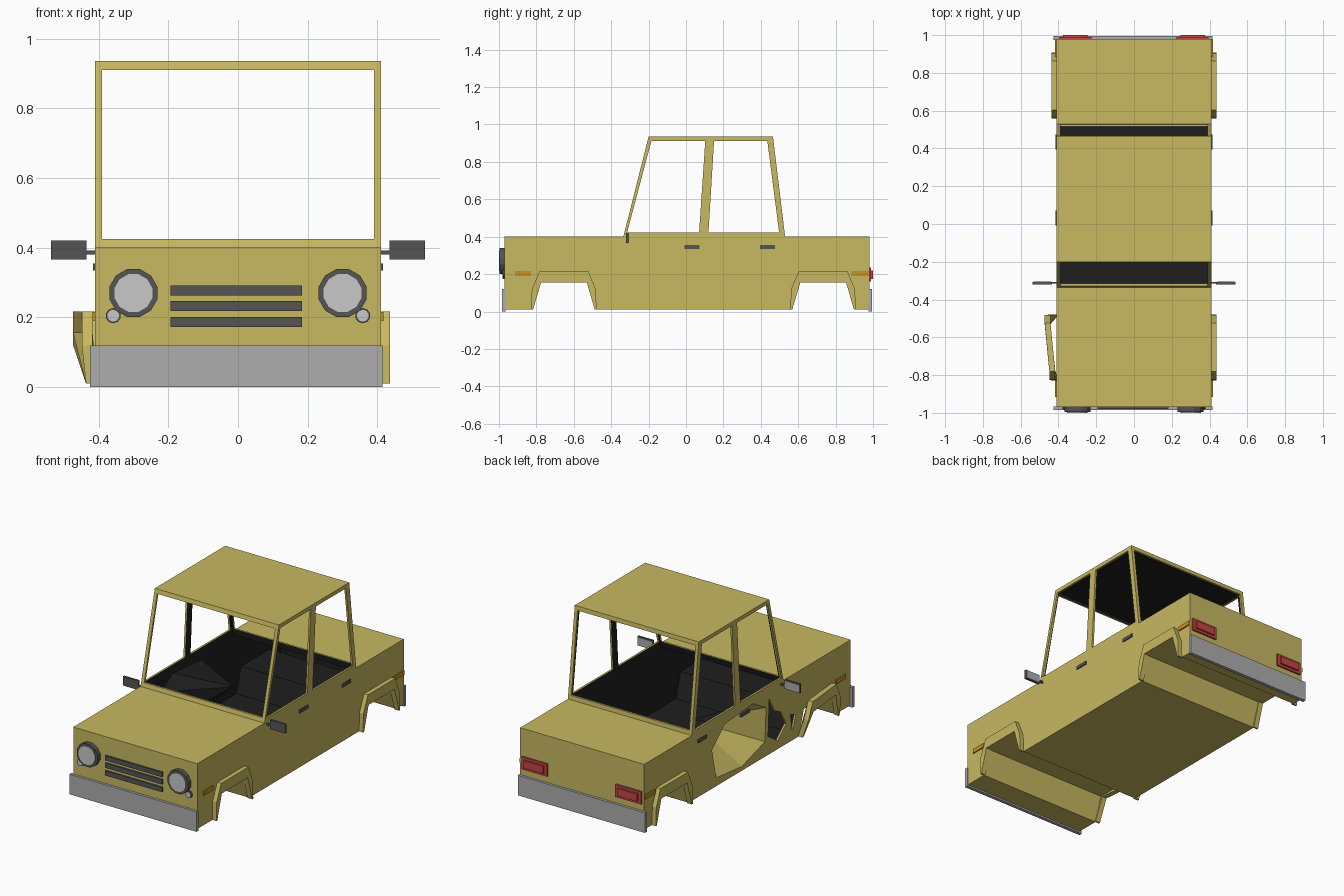
import bpy, bmesh, math
from mathutils import Vector

if "Cube" in bpy.data.objects:
    bpy.data.objects.remove(bpy.data.objects["Cube"])


def mat(name, r, g, b):
    m = bpy.data.materials.new(name)
    m.diffuse_color = (r, g, b, 1)
    m.use_nodes = True
    m.node_tree.nodes["Principled BSDF"].inputs["Base Color"].default_value = m.diffuse_color
    return m


YELLOW = mat("mustard paint", 0.58, 0.48, 0.12)
BLACK = mat("black lining", 0.013, 0.013, 0.013)
DARK = mat("dark grey trim", 0.09, 0.09, 0.09)
STEEL = mat("grey steel", 0.42, 0.42, 0.42)
LENS = mat("pale lens", 0.58, 0.58, 0.58)
RED = mat("red lens", 0.56, 0.06, 0.06)
ORANGE = mat("orange lens", 0.58, 0.29, 0.012)


def finish(name, bm, *mats):
    bmesh.ops.recalc_face_normals(bm, faces=bm.faces)
    me = bpy.data.meshes.new(name)
    bm.to_mesh(me)
    bm.free()
    for m in mats:
        me.materials.append(m)
    ob = bpy.data.objects.new(name, me)
    bpy.context.collection.objects.link(ob)
    return ob


def prism(name, pts, x0, x1, m):
    """Side outline of (y, z) points, extruded across x."""
    bm = bmesh.new()
    a = [bm.verts.new((x0, y, z)) for y, z in pts]
    b = [bm.verts.new((x1, y, z)) for y, z in pts]
    n = len(pts)
    bm.faces.new(a)
    bm.faces.new(b[::-1])
    for i in range(n):
        j = (i + 1) % n
        bm.faces.new((a[i], a[j], b[j], b[i]))
    return finish(name, bm, m)


def box(name, x, y, z, m):
    return prism(name, [(y[0], z[0]), (y[1], z[0]), (y[1], z[1]), (y[0], z[1])], x[0], x[1], m)


def disc(name, x, z, r, y0, y1, m, n=12):
    pts = [(math.cos((i + .5) * math.tau / n) * r, math.sin((i + .5) * math.tau / n) * r) for i in range(n)]
    bm = bmesh.new()
    a = [bm.verts.new((x + u, y0, z + v)) for u, v in pts]
    f = bm.faces.new(a)
    ext = bmesh.ops.extrude_face_region(bm, geom=[f])
    for v in ext["geom"]:
        if isinstance(v, bmesh.types.BMVert):
            v.co.y = y1
    return finish(name, bm, m)


def inset(pts, t):
    """Mitred inward offset of a counter-clockwise outline."""
    out = []
    for i, p in enumerate(pts):
        p, q, r = Vector(p), Vector(pts[i - 1]), Vector(pts[(i + 1) % len(pts)])
        d1, d2 = (p - q).normalized(), (r - p).normalized()
        n1, n2 = Vector((-d1.y, d1.x)), Vector((-d2.y, d2.x))
        out.append(tuple(p + (n1 + n2) * (t / (1 + n1.dot(n2)))))
    return out


def cut(ob, cutter):
    mod = ob.modifiers.new("cut", 'BOOLEAN')
    mod.operation, mod.solver, mod.object = 'DIFFERENCE', 'EXACT', cutter
    mod.material_mode = 'TRANSFER'
    bpy.context.view_layer.objects.active = ob
    bpy.ops.object.modifier_apply(modifier=mod.name)
    bpy.data.objects.remove(cutter)


# Body shell: one side outline with wheel arches and cabin, hollowed with a black lining
outline = [(-.97, .01), (-.826, .01), (-.778, .155), (-.527, .155), (-.48, .01),
           (.56, .01), (.607, .155), (.858, .155), (.91, .01), (.98, .01),
           (.98, .40), (.53, .40), (.465, .935), (-.20, .935), (-.335, .40), (-.97, .40)]
W, T = .41, .012
body = prism("body_shell", outline, -W, W, YELLOW)
cut(body, prism("hollow", inset(outline, T), -W + T, W - T, BLACK))

# Window openings
cut(body, box("screen_cutter", (-.39, .39), (-.6, .8), (.425, .91), YELLOW))
cut(body, prism("front_side_cutter", [(-.315, .422), (.07, .422), (.103, .912), (-.185, .912)], -.6, .6, YELLOW))
cut(body, prism("rear_side_cutter", [(.12, .422), (.498, .422), (.435, .912), (.15, .912)], -.6, .6, YELLOW))

# Crash damage on the left: torn holes and a pushed-in door
dent = [(-.16, .10), (.06, .035), (.30, .06), (.34, .24), (.22, .35), (-.05, .37), (-.17, .30)]
tears = [[(-.36, .13), (-.28, .06), (-.19, .12), (-.20, .34), (-.25, .25), (-.31, .22)],
         [(-.45, .15), (-.42, .06), (-.40, .17)]]
for outline_hole in [dent] + tears:
    cut(body, prism("damage_cutter", outline_hole, -.43, -.39, YELLOW))
bm = bmesh.new()
rim = [bm.verts.new((-W, y, z)) for y, z in dent]
apex = bm.verts.new((-.15, .16, .28))
for i in range(len(rim)):
    bm.faces.new((rim[i - 1], rim[i], apex))
bm.normal_update()
panel = finish("dented_door", bm, YELLOW, BLACK)
if panel.data.polygons[0].normal.x > 0:
    panel.data.flip_normals()
sol = panel.modifiers.new("thickness", 'SOLIDIFY')
sol.thickness, sol.offset, sol.material_offset = .006, -1, 1

# Wheel arch flares; the front left one is bent outwards
for end, dy in (("front", 0), ("rear", 1.386)):
    arch = [(-.828, .01), (-.824, .12), (-.782, .217), (-.523, .217), (-.483, .12), (-.478, .01),
            (-.488, .01), (-.530, .155), (-.775, .155), (-.818, .01)]
    pts = [(y + dy, z) for y, z in arch]
    for side, s in (("right", 1), ("left", -1)):
        ob = prism(end + "_" + side + "_flare", pts, s * .405, s * .436, YELLOW)
        if end == "front" and s < 0:
            for v in ob.data.vertices:
                if v.co.z > .1:
                    v.co.x -= .037 if v.co.y > -.6 else .012
                    if v.co.x > -.43:
                        v.co.x = max(v.co.x, -.425)

# Bumpers
box("front_bumper", (-.425, .415), (-.985, -.965), (0, .12), STEEL)
box("rear_bumper", (-.425, .415), (.975, .995), (0, .12), STEEL)

# Grille bars
for z in (.173, .219, .263):
    box("grille_bar", (-.193, .183), (-.98, -.965), (z, z + .028), DARK)

for s, side in ((1, "right"), (-1, "left")):
    def sx(a, b):
        return (s * a, s * b)
    # Headlights and small indicator lamps
    disc(side + "_headlight_ring", s * .30, .27, .071, -.965, -.996, DARK)
    disc(side + "_headlight_lens", s * .30, .27, .056, -.99, -1.0, LENS)
    disc(side + "_small_lamp_ring", s * .358, .205, .022, -.965, -.979, DARK, 10)
    disc(side + "_small_lamp_lens", s * .358, .205, .017, -.975, -.982, LENS, 10)
    # Tail lights
    box(side + "_tail_light", sx(.225, .395), (.975, .99), (.16, .235), RED)
    box(side + "_tail_light_centre", sx(.245, .375), (.985, 1.0), (.175, .22), RED)
    # Side markers
    for y0, y1 in ((-.915, -.828), (.885, .978)):
        box(side + "_side_marker", sx(.405, .417), (y0, y1), (.19, .216), ORANGE)
    # Door handles
    for y0 in (-.008, .395):
        box(side + "_door_handle", sx(.405, .416), (y0, y0 + .08), (.335, .355), DARK)
    # Door mirrors
    box(side + "_mirror_arm", sx(.405, .44), (-.316, -.308), (.38, .392), DARK)
    box(side + "_mirror", sx(.435, .537), (-.320, -.308), (.366, .421), DARK)
    box(side + "_mirror_glass", sx(.439, .533), (-.309, -.304), (.37, .417), STEEL)
